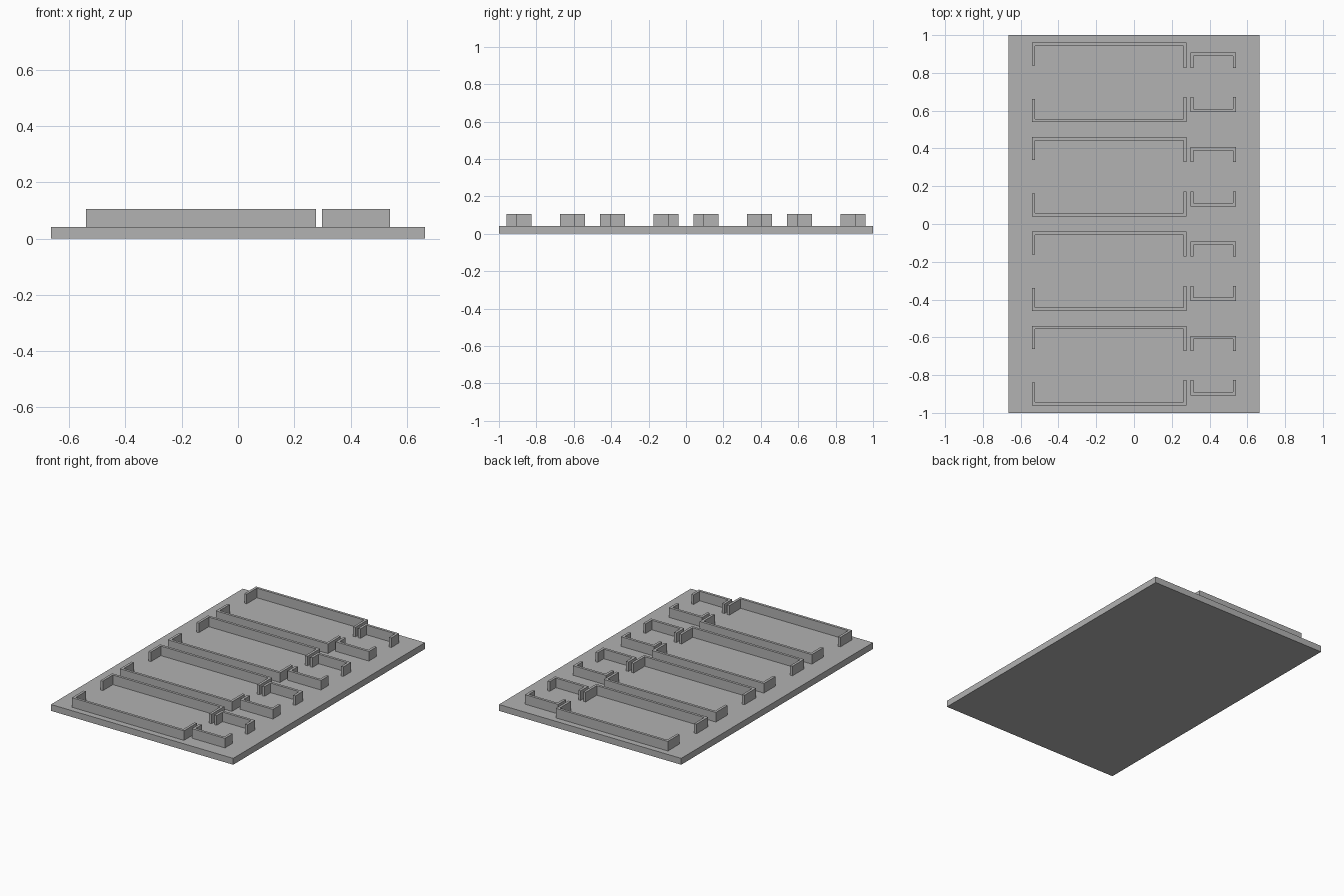
import bpy
import bmesh

if "Cube" in bpy.data.objects:
    bpy.data.objects.remove(bpy.data.objects["Cube"], do_unlink=True)

# One plain grey for everything
grey = bpy.data.materials.new("plain_grey")
grey.use_nodes = True
colour = (0.445, 0.445, 0.445, 1)
grey.diffuse_color = colour
grey.node_tree.nodes["Principled BSDF"].inputs["Base Color"].default_value = colour

BASE_TOP, WALL_TOP = 0.042, 0.105
THICK = 0.017


def prism(name, outline, z0, z1):
    """Extrude a flat outline from z0 up to z1."""
    bm = bmesh.new()
    face = bm.faces.new([bm.verts.new((x, y, z0)) for x, y in outline])
    top = bmesh.ops.extrude_face_region(bm, geom=[face])["geom"]
    for v in top:
        if isinstance(v, bmesh.types.BMVert):
            v.co.z = z1
    bmesh.ops.recalc_face_normals(bm, faces=bm.faces[:])
    mesh = bpy.data.meshes.new(name)
    bm.to_mesh(mesh)
    bm.free()
    mesh.materials.append(grey)
    obj = bpy.data.objects.new(name, mesh)
    bpy.context.collection.objects.link(obj)
    return obj


def bracket(name, x0, x1, centre, side, outer, left_end, right_end):
    """U-shaped wall: long back at the outer offset, arms reaching to the cell middle."""
    inner = outer - THICK
    outline = [(x0, outer), (x1, outer), (x1, right_end), (x1 - THICK, right_end),
               (x1 - THICK, inner), (x0 + THICK, inner), (x0 + THICK, left_end), (x0, left_end)]
    prism(name, [(x, centre + side * y) for x, y in outline], BASE_TOP, WALL_TOP)


# Base plate
prism("base_plate", [(-0.665, -1), (0.665, -1), (0.665, 1), (-0.665, 1)], 0, BASE_TOP)

# Four cells, each with a mirrored pair of long and short brackets
for i, centre in enumerate((-0.75, -0.25, 0.25, 0.75), 1):
    for side, word in ((-1, "front"), (1, "back")):
        bracket(f"long_bracket_{word}_{i}", -0.54, 0.278, centre, side, 0.21, 0.088, 0.077)
        bracket(f"short_bracket_{word}_{i}", 0.298, 0.54, centre, side, 0.157, 0.077, 0.077)
